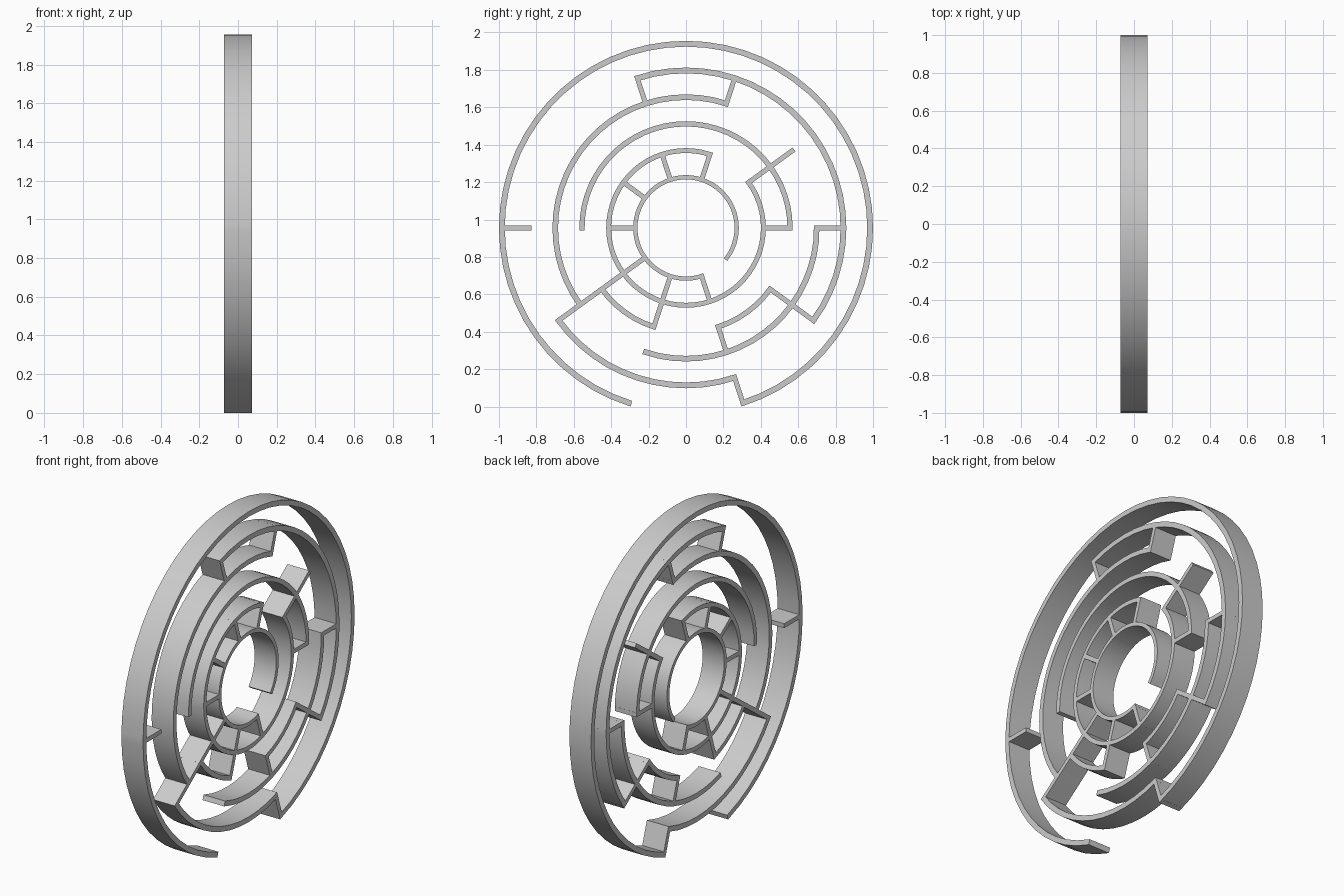
import bpy, bmesh
from math import cos, sin, radians, degrees
from mathutils import Vector
from mathutils.geometry import delaunay_2d_cdt

if "Cube" in bpy.data.objects:
    bpy.data.objects.remove(bpy.data.objects["Cube"])

# ring centre radii and wall widths, inner to outer
RADII = [0.271 + 0.1427 * i for i in range(6)]
WIDTH = [0.023, 0.026, 0.028, 0.030, 0.031, 0.031]
SPOKE_W = 0.026
DEPTH = 0.143

# curved walls: ring, start angle, end angle (10 sectors of 36 degrees)
ARCS = [(5, -72, 252), (4, -36, 108), (4, 216, 288), (3, 72, 216), (3, 252, 360),
        (2, 0, 180), (2, 216, 252), (2, 288, 324), (1, 72, 396), (0, -36, 288)]
# straight walls: angle, inner ring, outer ring
SPOKES = [(180, 4, 5), (288, 4, 5), (108, 3, 4), (72, 3, 4), (36, 1, 3), (0, 1, 2),
          (0, 3, 4), (324, 2, 4), (288, 2, 3), (216, 0, 4), (252, 0, 2), (288, 0, 1),
          (180, 0, 1), (144, 0, 1), (108, 0, 1), (72, 0, 1)]

pts, quads = [], []


def quad(corners):
    quads.append(list(range(len(pts), len(pts) + 4)))
    pts.extend(Vector(c) for c in corners)


def polar(r, a):
    return (r * cos(radians(a)), r * sin(radians(a)))


# curved wall footprints, ends squared off to cover the spoke width
for ring, a0, a1 in ARCS:
    r, h = RADII[ring], WIDTH[ring] / 2
    n = round((a1 - a0) / 6)
    angles = [a0 + (a1 - a0) * i / n for i in range(n + 1)]
    over = degrees(SPOKE_W / 2 / r)
    angles[0] -= over
    angles[-1] += over
    for a, b in zip(angles, angles[1:]):
        quad([polar(r - h, a), polar(r + h, a), polar(r + h, b), polar(r - h, b)])

# straight wall footprints
for a, i, j in SPOKES:
    d = Vector(polar(1, a))
    s = Vector((-d.y, d.x)) * SPOKE_W / 2
    p = d * (RADII[i] - WIDTH[i] / 2)
    q = d * (RADII[j] + WIDTH[j] / 2 - 0.0005)
    quad([p - s, q - s, q + s, p + s])

# merge the footprints into one flat region
verts, _, faces, _, _, origin = delaunay_2d_cdt(pts, [], quads, 0, 1e-5)
low = min(v.y for v in verts)

# raise the region into walls along x
bm = bmesh.new()
bv = [bm.verts.new((-DEPTH / 2, v.x, v.y - low)) for v in verts]
for f, src in zip(faces, origin):
    if src:
        bm.faces.new([bv[k] for k in f])
bmesh.ops.delete(bm, geom=[v for v in bm.verts if not v.link_faces], context='VERTS')
ext = bmesh.ops.extrude_face_region(bm, geom=bm.faces[:], use_keep_orig=True)
bmesh.ops.translate(bm, vec=(DEPTH, 0, 0),
                    verts=[g for g in ext['geom'] if isinstance(g, bmesh.types.BMVert)])
bmesh.ops.recalc_face_normals(bm, faces=bm.faces[:])

mesh = bpy.data.meshes.new("maze_walls")
bm.to_mesh(mesh)
bm.free()
maze = bpy.data.objects.new("maze_walls", mesh)
bpy.context.collection.objects.link(maze)
bpy.context.view_layer.objects.active = maze
maze.select_set(True)
bpy.ops.object.shade_smooth_by_angle(angle=radians(30))
